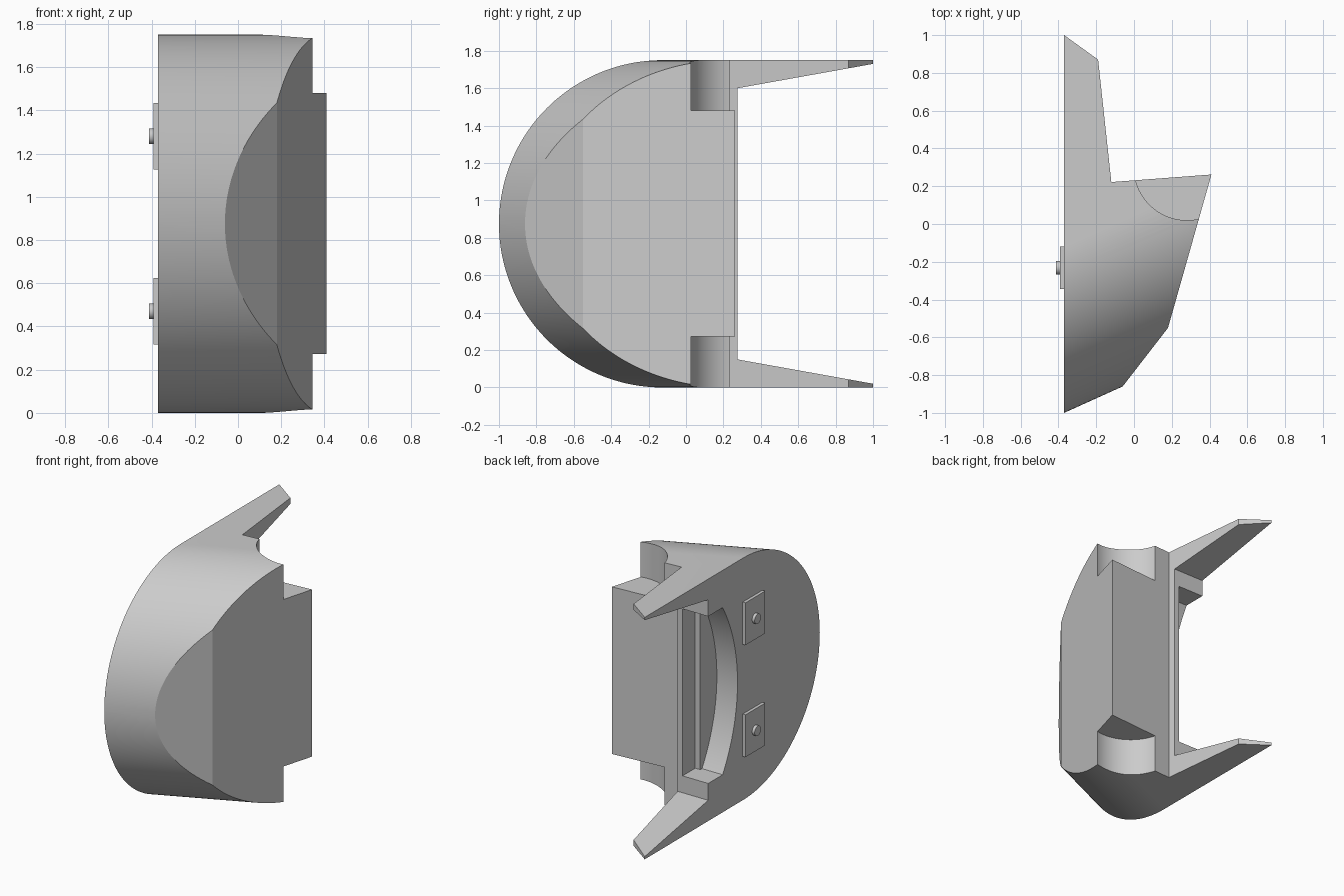
import bpy
import bmesh
import math
from mathutils import Vector

old = bpy.data.objects.get("Cube")
if old:
    bpy.data.objects.remove(old, do_unlink=True)

# One plain grey for everything
grey = bpy.data.materials.new("plain grey")
grey.use_nodes = True
COLOUR = (0.6, 0.6, 0.6, 1.0)
grey.diffuse_color = COLOUR
grey.node_tree.nodes["Principled BSDF"].inputs["Base Color"].default_value = COLOUR


def prism(name, points, sweep):
    """Extrude a closed 3D outline along a vector."""
    bm = bmesh.new()
    face = bm.faces.new([bm.verts.new(p) for p in points])
    grown = bmesh.ops.extrude_face_region(bm, geom=[face], use_keep_orig=True)
    moved = [v for v in grown["geom"] if isinstance(v, bmesh.types.BMVert)]
    bmesh.ops.translate(bm, verts=moved, vec=Vector(sweep))
    bmesh.ops.recalc_face_normals(bm, faces=bm.faces)
    mesh = bpy.data.meshes.new(name)
    bm.to_mesh(mesh)
    bm.free()
    mesh.materials.append(grey)
    obj = bpy.data.objects.new(name, mesh)
    bpy.context.collection.objects.link(obj)
    return obj


def arc(cx, cy, radius, start, end, steps):
    """Points on a circular arc, angles in degrees."""
    angles = [math.radians(start + (end - start) * i / steps) for i in range(steps + 1)]
    return [(cx + radius * math.cos(a), cy + radius * math.sin(a)) for a in angles]


def select_only(obj):
    bpy.ops.object.select_all(action="DESELECT")
    obj.select_set(True)
    bpy.context.view_layer.objects.active = obj


def combine(obj, tool, operation):
    """Apply a boolean and discard the tool."""
    tool.hide_render = True
    mod = obj.modifiers.new("boolean", "BOOLEAN")
    mod.object, mod.operation, mod.solver = tool, operation, "EXACT"
    select_only(obj)
    bpy.ops.object.modifier_apply(modifier=mod.name)
    bpy.data.objects.remove(tool, do_unlink=True)


SIDE = -0.37       # flat mounting side
MID = 0.875        # half the height
SLANT = 0.45       # backward lean of the rounded shell per unit of x

# Body: plan outline trimmed by a slanted round-fronted shell
plan = [(SIDE, -1.05), (SIDE, -1), (-0.06, -0.86), (0.18, -0.55), (0.41, 0.262),
        (-0.12, 0.222), (-0.19, 0.87), (SIDE, 1)][1:]
body = prism("body", [(x, y, -0.1) for x, y in plan], (0, 0, 2))
start = SIDE - 0.2
centre = MID - 1 - 0.2 * SLANT
shell = arc(centre, MID, MID, 90, 270, 96) + [(1.8, 0), (1.8, 2 * MID)]
combine(body, prism("shell", [(start, y, z) for y, z in shell], (1.2, 1.2 * SLANT, 0)), "INTERSECT")

# Gap between the two tapering prongs
gap = [(0.275, 0.15), (1.1, 0.002), (1.1, 1.748), (0.275, 1.6)]
combine(body, prism("prong_gap", [(-0.6, y, z) for y, z in gap], (0.6, 0, 0)), "DIFFERENCE")

# Round notches at the top and bottom back corners
LOW, HIGH = 0.272, 1.48
notch = arc(0.28, 0.3, 0.28, 0, 360, 96)[:-1]
for z, height in ((HIGH, 0.5), (LOW, -0.5)):
    combine(body, prism("notch", [(x, y, z) for x, y in notch], (0, 0, height)), "DIFFERENCE")

# Curved pocket in the flat side, open to the back, with a deeper step
half = (HIGH - LOW) / 2
bulge = 0.17
radius = (half ** 2 + bulge ** 2) / (2 * bulge)
spread = math.degrees(math.asin(half / radius))
mid_z = (HIGH + LOW) / 2
pocket = arc(radius - 0.06, mid_z, radius, 180 - spread, 180 + spread, 32)
pocket += [(0.5, LOW), (0.5, HIGH)]
step = [(0.13, LOW), (0.5, LOW), (0.5, HIGH), (0.13, HIGH)]
for outline, depth in ((pocket, 0.395), (step, 0.435)):
    combine(body, prism("pocket", [(-0.6, y, z) for y, z in outline], (depth, 0, 0)), "DIFFERENCE")

select_only(body)
bpy.ops.object.shade_smooth_by_angle(angle=math.radians(15))

# Two square plates with round studs on the flat side
for label, z in (("lower", 0.47), ("upper", 1.28)):
    plate = [(-0.345, z - 0.153), (-0.12, z - 0.153), (-0.12, z + 0.153), (-0.345, z + 0.153)]
    prism(label + "_plate", [(SIDE, y, h) for y, h in plate], (-0.022, 0, 0))
    ring = arc(-0.232, z + 0.0, 0.036, 0, 360, 32)[:-1]
    stud = prism(label + "_stud", [(SIDE, y, h) for y, h in ring], (-0.042, 0, 0))
    select_only(stud)
    bpy.ops.object.shade_smooth_by_angle(angle=math.radians(30))
